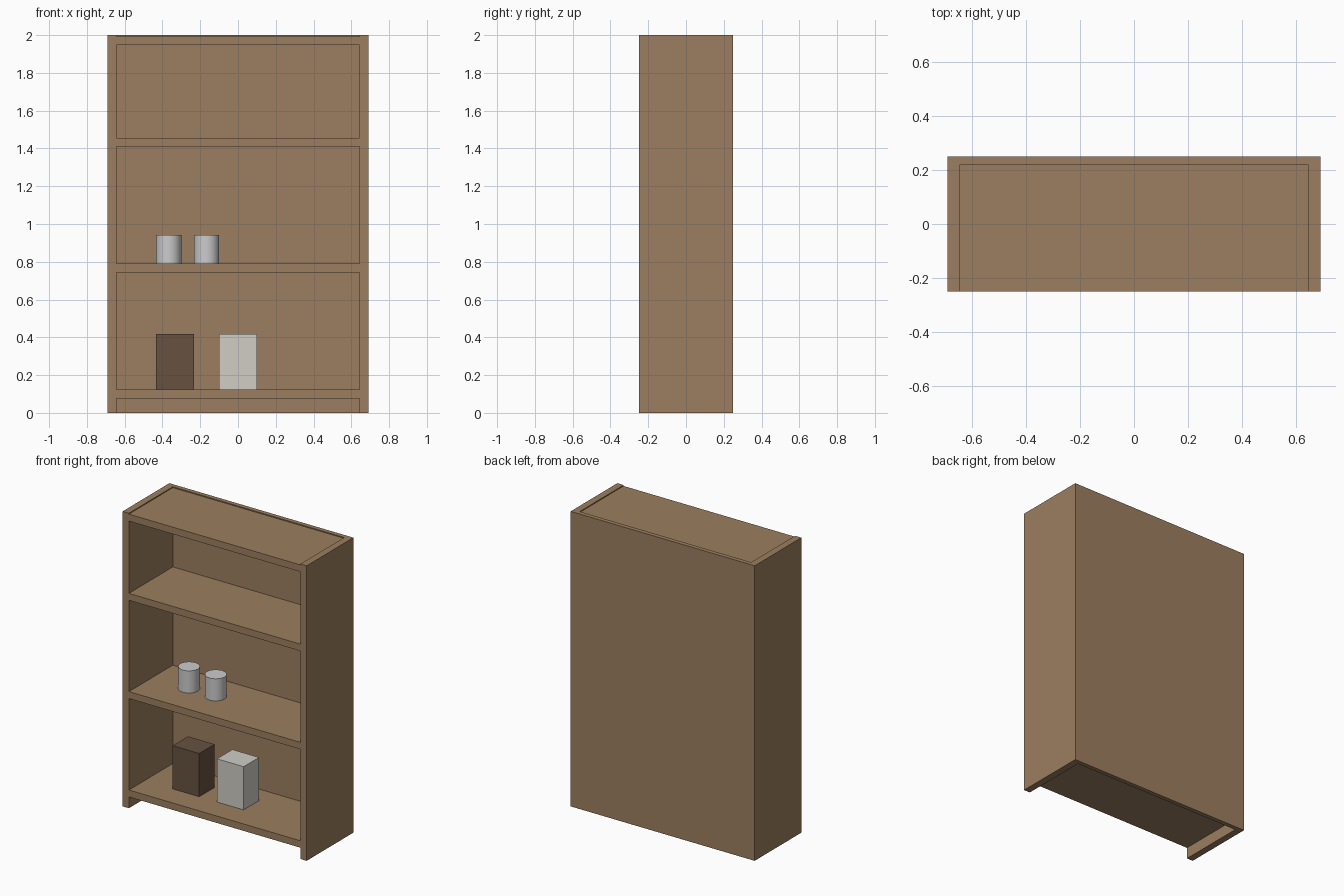
import bpy
import math

if "Cube" in bpy.data.objects:
    bpy.data.objects.remove(bpy.data.objects["Cube"])


def material(name, rgb):
    m = bpy.data.materials.new(name)
    m.diffuse_color = (*rgb, 1)
    m.use_nodes = True
    m.node_tree.nodes["Principled BSDF"].inputs["Base Color"].default_value = m.diffuse_color
    return m


WOOD = material("wood", (0.33, 0.21, 0.115))
DARK = material("dark_brown", (0.135, 0.084, 0.053))
CREAM = material("cream", (0.63, 0.61, 0.56))

W, D, H = 1.38, 0.50, 2.0     # outer size of the bookcase
T, BACK = 0.047, 0.03         # board and back panel thickness
INNER = W - 2 * T


def box(name, size, loc, mat):
    bpy.ops.mesh.primitive_cube_add(size=1, location=loc)
    ob = bpy.context.object
    ob.name = name
    ob.scale = size
    bpy.ops.object.transform_apply(location=False, rotation=False, scale=True)
    ob.data.materials.append(mat)
    return ob


def can(name, x, base, radius=0.067, height=0.15):
    bpy.ops.mesh.primitive_cylinder_add(
        vertices=32, radius=radius, depth=height, location=(x, 0, base + height / 2))
    bpy.context.object.name = name
    bpy.ops.object.shade_smooth_by_angle(angle=math.radians(40))


# Side panels
for name, s in (("left_side", -1), ("right_side", 1)):
    box(name, (T, D, H), (s * (W - T) / 2, 0, H / 2), WOOD)

# Back panel between the sides
box("back_panel", (INNER, BACK, H), (0, (D - BACK) / 2, H / 2), WOOD)

# Shelves, and the top board set just below the rim
shelf_z = {"bottom_shelf": 0.10, "middle_shelf": 0.767,
           "upper_shelf": 1.433, "top_board": 1.97}
for name, z in shelf_z.items():
    box(name, (INNER, D - BACK, T), (0, -BACK / 2, z), WOOD)

# Two boxes on the bottom shelf
box_h = 0.293
box_z = shelf_z["bottom_shelf"] + T / 2 + box_h / 2
box("dark_box", (0.20, 0.165, box_h), (-0.333, 0, box_z), DARK)
box("light_box", (0.20, 0.165, box_h), (0, 0, box_z), CREAM)

# Two round cans on the middle shelf
for name, x in (("left_can", -0.367), ("right_can", -0.167)):
    can(name, x, shelf_z["middle_shelf"] + T / 2)
